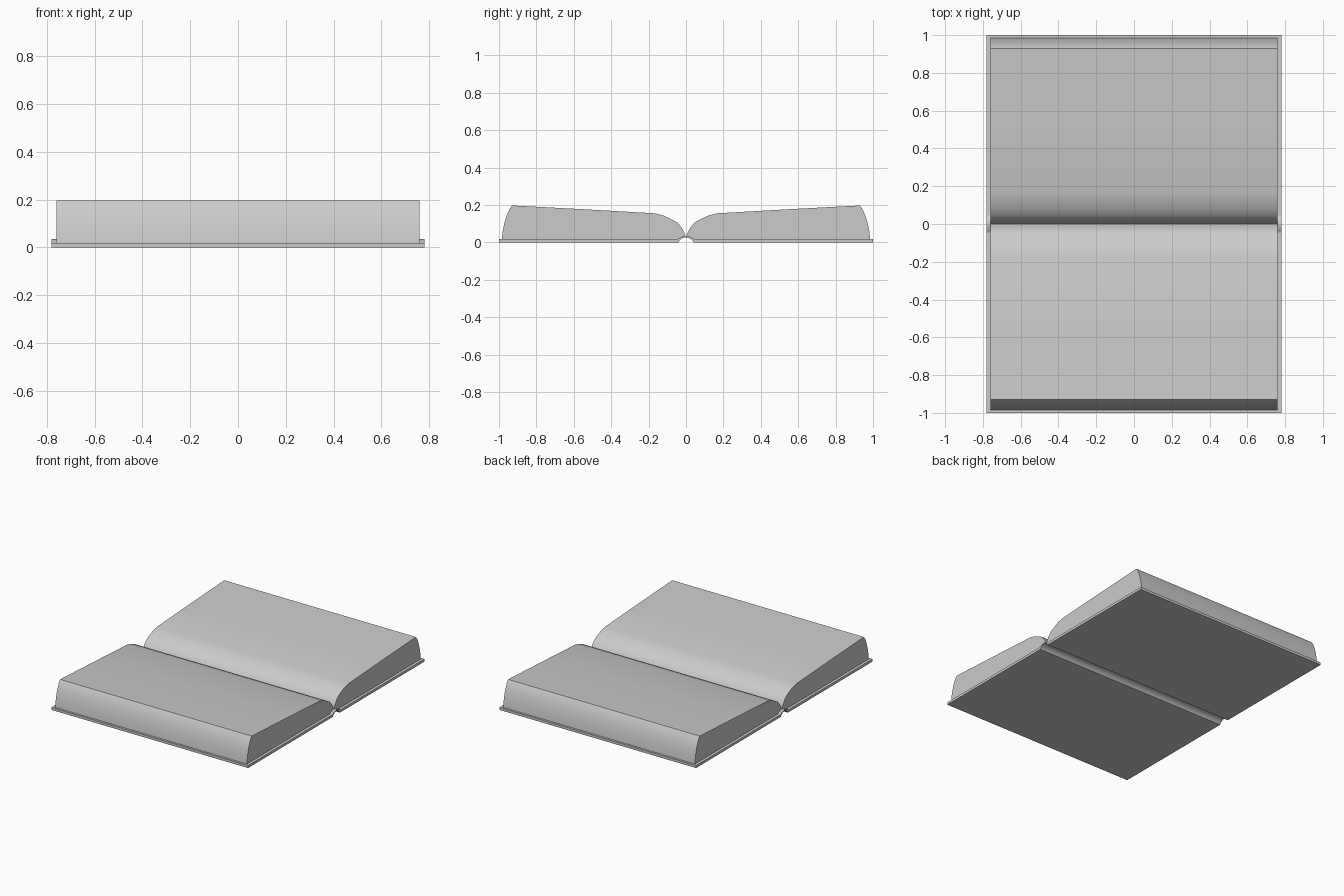
import bpy, bmesh, math

if "Cube" in bpy.data.objects:
    bpy.data.objects.remove(bpy.data.objects["Cube"])


def extrude_profile(name, pts, half_x, angle=25):
    """Closed (y, z) outline swept across x."""
    bm = bmesh.new()
    face = bm.faces.new([bm.verts.new((-half_x, y, z)) for y, z in pts])
    ext = bmesh.ops.extrude_face_region(bm, geom=[face], use_keep_orig=True)
    verts = [g for g in ext["geom"] if isinstance(g, bmesh.types.BMVert)]
    bmesh.ops.translate(bm, verts=verts, vec=(2 * half_x, 0, 0))
    bmesh.ops.recalc_face_normals(bm, faces=bm.faces)
    me = bpy.data.meshes.new(name)
    bm.to_mesh(me)
    bm.free()
    ob = bpy.data.objects.new(name, me)
    bpy.context.collection.objects.link(ob)
    bpy.ops.object.select_all(action='DESELECT')
    ob.select_set(True)
    bpy.context.view_layer.objects.active = ob
    bpy.ops.object.shade_smooth_by_angle(angle=math.radians(angle))
    return ob


def mirror(pts):
    return [(-y, z) for y, z in reversed(pts) if y > 0]


# Cover: two flat boards joined by a spine arched up between the pages
top = [(0, 0.035), (0.015, 0.033), (0.03, 0.026), (0.045, 0.018), (1.0, 0.018)]
under = [(1.0, 0), (0.04, 0), (0.035, 0.008), (0.025, 0.018), (0.012, 0.025), (0, 0.027)]
extrude_profile("cover", top + under + mirror(under) + mirror(top), 0.78)

# Page blocks: rise from the gutter, slope up to a curved fore edge
page = [(0.001, 0.036), (0.01, 0.055), (0.025, 0.081), (0.045, 0.105),
        (0.08, 0.125), (0.12, 0.143), (0.165, 0.155), (0.55, 0.177),
        (0.93, 0.197), (0.945, 0.175), (0.96, 0.14), (0.972, 0.1),
        (0.98, 0.06), (0.985, 0.018), (0.045, 0.018), (0.03, 0.026), (0.015, 0.033)]
extrude_profile("right_pages", page, 0.76)
extrude_profile("left_pages", mirror(page), 0.76)
